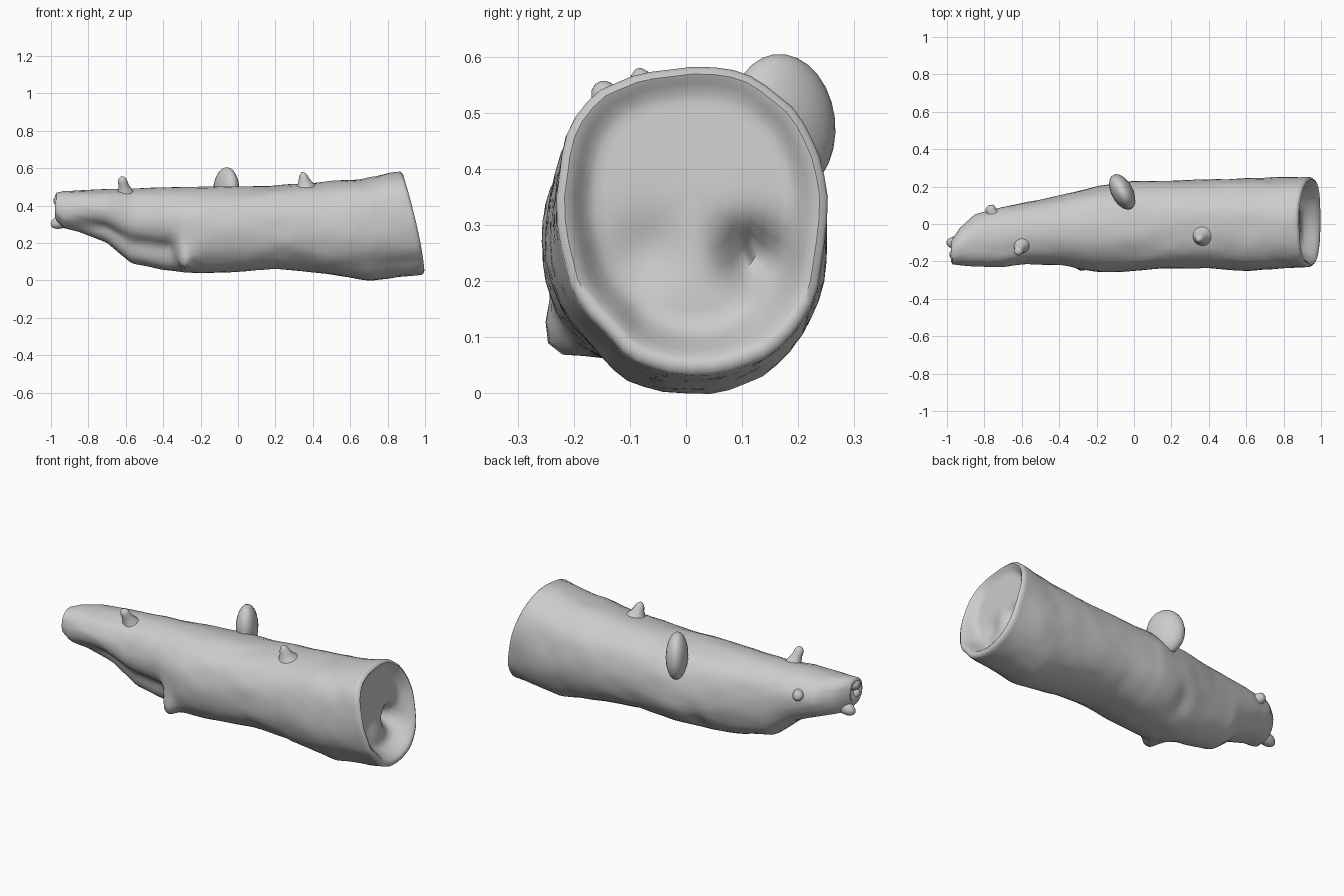
import bpy, bmesh, math
from mathutils import Vector, noise

if "Cube" in bpy.data.objects:
    bpy.data.objects.remove(bpy.data.objects["Cube"], do_unlink=True)

grey = bpy.data.materials.new("weathered grey")
grey.use_nodes = True
grey.diffuse_color = (0.6, 0.6, 0.6, 1)
grey.node_tree.nodes["Principled BSDF"].inputs["Base Color"].default_value = (0.6, 0.6, 0.6, 1)

# Trunk stations: x, front y, back y, bottom z, top z
STATIONS = [
    (-0.97, -0.215, -0.08, 0.32, 0.468), (-0.93, -0.22, -0.02, 0.28, 0.477),
    (-0.85, -0.23, 0.05, 0.26, 0.482), (-0.70, -0.235, 0.09, 0.20, 0.487),
    (-0.57, -0.22, 0.12, 0.09, 0.49), (-0.40, -0.225, 0.15, 0.055, 0.495),
    (-0.20, -0.255, 0.20, 0.035, 0.498), (0.00, -0.25, 0.23, 0.045, 0.50),
    (0.20, -0.24, 0.23, 0.06, 0.508), (0.40, -0.235, 0.235, 0.042, 0.52),
    (0.60, -0.25, 0.245, 0.02, 0.538), (0.70, -0.245, 0.247, 0.0, 0.546),
    (0.80, -0.24, 0.25, 0.005, 0.556), (1.00, -0.23, 0.252, 0.03, 0.585),
]
SIDES = 48


def ramp(v, a, b):
    t = min(1, max(0, (v - a) / (b - a)))
    return t * t * (3 - 2 * t)


def station(x):
    for a, b in zip(STATIONS, STATIONS[1:]):
        if x <= b[0] + 1e-6:
            t = (x - a[0]) / (b[0] - a[0])
            return [p + (q - p) * t for p, q in zip(a, b)]
    return STATIONS[-1]


def power(v, e):
    return math.copysign(abs(v) ** e, v)


def bell(v, centre, width):
    return math.exp(-((v - centre) / width) ** 2)


def slant(x, z):
    # The sawn end leans back towards its top
    return x - 0.12 * ramp(x, 0.6, 1) * max(0, (z - 0.04) / 0.545) ** 1.4


def trunk_point(x, i):
    _, y0, y1, z0, z1 = station(x)
    a = math.tau * i / SIDES
    c, s = math.cos(a), math.sin(a)
    deg = math.degrees(a)
    # Long, low bark ripples
    f = 1 + 0.03 * noise.noise(Vector((x * 4, c * 2.2, s * 2.2)))
    f += 0.015 * noise.noise(Vector((x * 9, c * 6, s * 6)))
    # Torn away bark on the lower front, ending in a flap
    cut = (1 - ramp(x, -0.36, -0.3)) * ramp(x, -0.95, -0.7)
    f -= 0.32 * cut * bell(deg, 216, 28)
    f += 0.26 * bell(x, -0.285, 0.045) * bell(deg, 219, 15)
    # Hollow on the lower back
    f -= 0.08 * bell(x, -0.19, 0.05) * bell(deg, 325, 22)
    # The sawn end is fuller above and leaner below on the front
    f += ramp(x, 0.45, 0.8) * (0.05 * bell(deg, 140, 22) - 0.08 * bell(deg, 225, 25))
    y = (y0 + y1) / 2 + (y1 - y0) / 2 * power(c, 0.88) * f
    z = (z0 + z1) / 2 + (z1 - z0) / 2 * power(s, 0.9) * f
    return Vector((x, y, z))


def finish(bm, name, angle=50):
    bmesh.ops.recalc_face_normals(bm, faces=bm.faces)
    mesh = bpy.data.meshes.new(name)
    bm.to_mesh(mesh)
    bm.free()
    mesh.materials.append(grey)
    ob = bpy.data.objects.new(name, mesh)
    bpy.context.collection.objects.link(ob)
    bpy.ops.object.select_all(action="DESELECT")
    ob.select_set(True)
    bpy.context.view_layer.objects.active = ob
    bpy.ops.object.shade_smooth_by_angle(angle=math.radians(angle))


def loft(bm, loops):
    rings = [[bm.verts.new(p) for p in loop] for loop in loops]
    for r, q in zip(rings, rings[1:]):
        n = len(r)
        for i in range(n):
            bm.faces.new((r[i], r[(i + 1) % n], q[(i + 1) % n], q[i]))
    bm.faces.new(rings[0])
    bm.faces.new(rings[-1])


def cap_ring(edge, centre, scale, depth):
    return [centre + (p - centre) * scale + Vector((depth, 0, 0)) for p in edge]


# Trunk with a broken left end and a hollowed right end
count = 100
loops = [[trunk_point(-0.97 + 1.955 * k / count, i) for i in range(SIDES)]
         for k in range(count + 1)]

left = loops[0]
middle = sum(left, Vector()) / SIDES
broken = [cap_ring(left, middle, s, d) for s, d in ((0.05, 0.02), (0.4, 0.01), (0.8, -0.008))]

right = loops[-1]
middle = sum(right, Vector()) / SIDES + Vector((0, 0, 0.06))
hollow = []
for s in (0.98, 0.94, 0.9, 0.86, 0.82, 0.78, 0.72, 0.65, 0.55, 0.45, 0.35, 0.25, 0.15, 0.03):
    ring = cap_ring(right, middle, s, 0.012 * bell(s, 0.94, 0.05))
    sunk = 1 - ramp(s, 0.72, 0.92)
    for p in ring:
        # Recess deepening downwards, with a rotten pocket and a shallow fold
        p.x -= sunk * (0.01 + 0.09 * (1 - p.z / 0.585))
        p.x -= sunk * 0.1 * math.exp(-((p.y - 0.12) ** 2 + (p.z - 0.24) ** 2) / 0.003)
        p.x -= sunk * 0.025 * math.exp(-((p.y + 0.07) ** 2 + (p.z - 0.25) ** 2) / 0.004)
    hollow.append(ring)

# Lean the end before lofting, keeping the recess parallel to its rim
for loop in loops:
    for p in loop:
        p.x = slant(p.x, p.z)
for ring in hollow:
    for p in ring:
        p.x += slant(1, p.z) - 1
bm = bmesh.new()
loft(bm, broken + loops + hollow)
finish(bm, "log_trunk", 60)


def stub(name, base, tip, radius, end, foot):
    # Broken twig with a flared foot and a rounded tip
    base, tip = Vector(base), Vector(tip)
    turn = (tip - base).to_track_quat("Z", "Y")
    length = (tip - base).length
    bm = bmesh.new()
    rings = []
    for t, r in ((0, foot), (0.2, 1 + (foot - 1) * 0.6), (0.4, 1 + (foot - 1) * 0.25),
                 (0.6, 1), (0.8, (1 + end) / 2), (0.93, end * 0.8), (1, end * 0.35)):
        rings.append([base + turn @ Vector((math.cos(math.tau * i / 14) * radius * r,
                                            math.sin(math.tau * i / 14) * radius * r,
                                            t * length)) for i in range(14)])
    loft(bm, rings)
    finish(bm, name, 70)


stub("front_twig_stub", (-0.60, -0.11, 0.455), (-0.622, -0.155, 0.553), 0.026, 0.9, 2.0)
stub("right_twig_stub", (0.365, -0.06, 0.475), (0.345, -0.085, 0.578), 0.03, 0.6, 2.6)
stub("back_twig_stub", (-0.75, 0.04, 0.39), (-0.775, 0.098, 0.405), 0.028, 0.9, 1.5)
stub("lower_broken_prong", (-0.86, -0.10, 0.34), (-1.0, -0.10, 0.295), 0.036, 0.75, 1.3)
stub("upper_broken_prong", (-0.86, -0.16, 0.42), (-0.985, -0.165, 0.43), 0.036, 0.9, 1.0)
stub("front_broken_prong", (-0.86, -0.17, 0.37), (-0.975, -0.185, 0.365), 0.032, 0.9, 1.0)

# Flat upright branch stump on the upper back
bpy.ops.mesh.primitive_uv_sphere_add(segments=24, ring_count=14, radius=1,
                                     location=(-0.063, 0.172, 0.478),
                                     rotation=(0, math.radians(-8), math.radians(118)))
stump = bpy.context.object
stump.name = "branch_stump"
stump.scale = (0.102, 0.058, 0.127)
stump.data.materials.append(grey)
bpy.ops.object.shade_smooth_by_angle(angle=math.radians(70))
